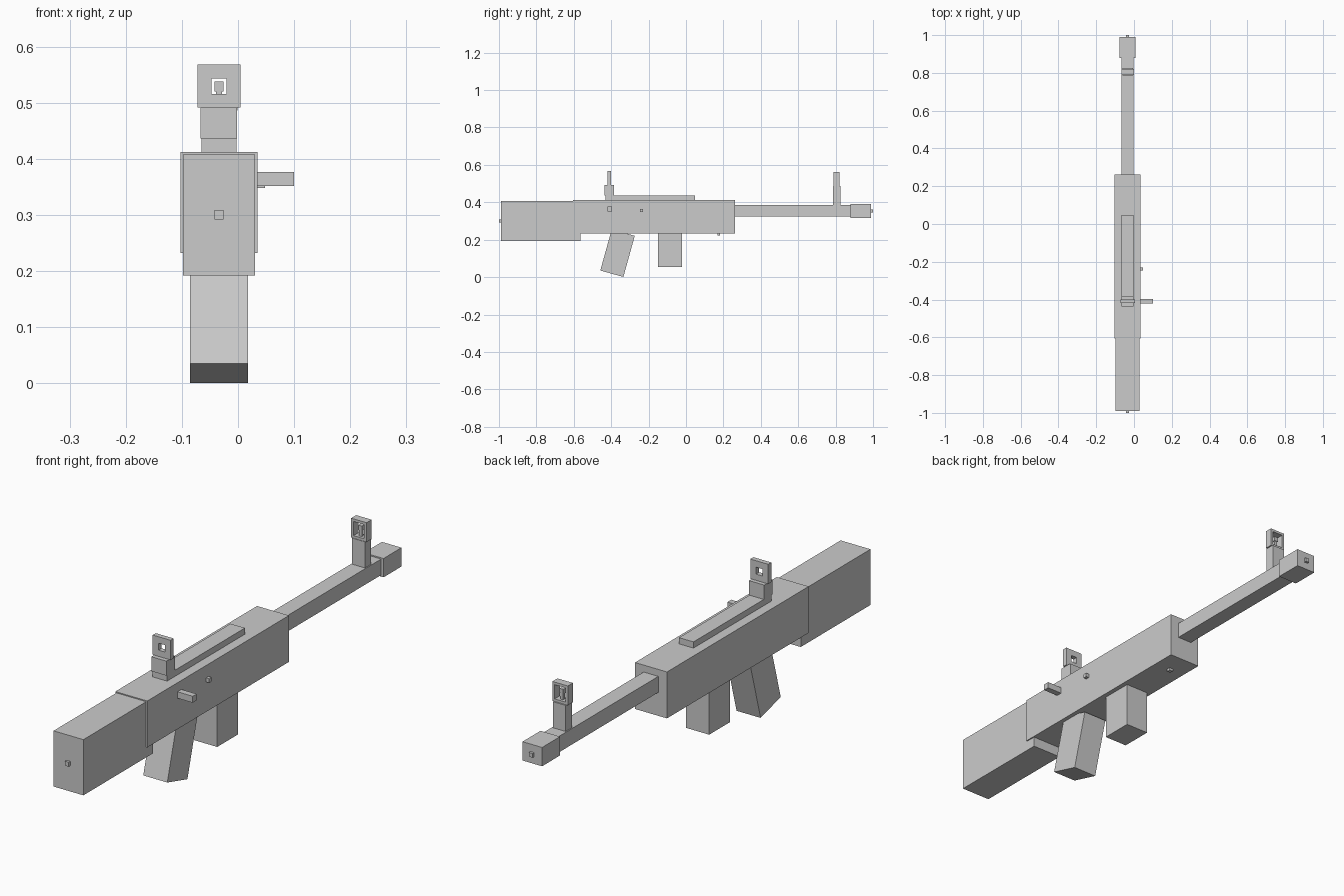
import bpy
from math import radians
from mathutils import Matrix, Vector

cube = bpy.data.objects.get("Cube")
if cube:
    bpy.data.objects.remove(cube, do_unlink=True)

grey = bpy.data.materials.new("plain_grey")
grey.use_nodes = True
colour = (0.6, 0.6, 0.6, 1)
grey.diffuse_color = colour
grey.node_tree.nodes["Principled BSDF"].inputs["Base Color"].default_value = colour

MID = -0.034  # centre line of the body


def box(name, width, y, z, x=MID, tilt=0):
    """Box of a given width about x, spanning the y and z ranges."""
    bpy.ops.mesh.primitive_cube_add(size=1)
    ob = bpy.context.object
    ob.name = name
    size = Vector((width, y[1] - y[0], z[1] - z[0]))
    ob.data.transform(Matrix.Diagonal(size.to_4d()))
    ob.location = (x, sum(y) / 2, sum(z) / 2)
    ob.rotation_euler.x = radians(tilt)
    ob.data.materials.append(grey)
    return ob


def frame(name, width, y, z, hole_width, hole_z):
    """Upright plate with a square window through it."""
    ob = box(name, width, y, z)
    cutter = box(name + "_cutter", hole_width, (y[0] - 0.05, y[1] + 0.05), hole_z)
    cutter.hide_render = True
    cutter.hide_set(True)
    cutter.display_type = 'WIRE'
    mod = ob.modifiers.new("window", 'BOOLEAN')
    mod.object = cutter
    mod.operation = 'DIFFERENCE'
    mod.solver = 'EXACT'
    bpy.context.view_layer.objects.active = ob
    bpy.ops.object.modifier_apply(modifier=mod.name)
    bpy.data.objects.remove(cutter, do_unlink=True)


# Body
box("stock", 0.128, (-0.99, -0.563), (0.192, 0.408))
box("stock_stud", 0.016, (-1, -0.98), (0.292, 0.309))
box("receiver", 0.137, (-0.605, 0.263), (0.232, 0.412))
box("top_rail", 0.062, (-0.43, 0.047), (0.40, 0.436))
box("underside_stud", 0.016, (0.168, 0.183), (0.222, 0.24))

# Barrel
box("barrel", 0.063, (0.25, 0.9), (0.323, 0.385))
box("muzzle", 0.084, (0.88, 0.99), (0.317, 0.39))
box("muzzle_stud", 0.016, (0.98, 1), (0.345, 0.361))

# Side controls
box("bolt_handle", 0.08, (-0.42, -0.396), (0.352, 0.377), x=0.06)
box("side_stud", 0.028, (-0.245, -0.23), (0.348, 0.364), x=0.034)

# Grip and magazine
box("grip", 0.103, (-0.43, -0.302), (0.014, 0.242), tilt=-15.5).location.y = -0.366
box("magazine", 0.1, (-0.15, -0.022), (0.055, 0.24))

# Rear sight
box("rear_sight_base", 0.065, (-0.436, -0.384), (0.436, 0.492))
frame("rear_sight_plate", 0.077, (-0.419, -0.4), (0.492, 0.568), 0.027, (0.516, 0.543))

# Front sight
box("front_sight_base", 0.055, (0.787, 0.825), (0.38, 0.486))
frame("front_sight_frame", 0.066, (0.789, 0.82), (0.486, 0.561), 0.046, (0.496, 0.551))
box("front_sight_post", 0.011, (0.799, 0.81), (0.494, 0.522))
box("front_sight_tip", 0.016, (0.797, 0.812), (0.52, 0.538))
